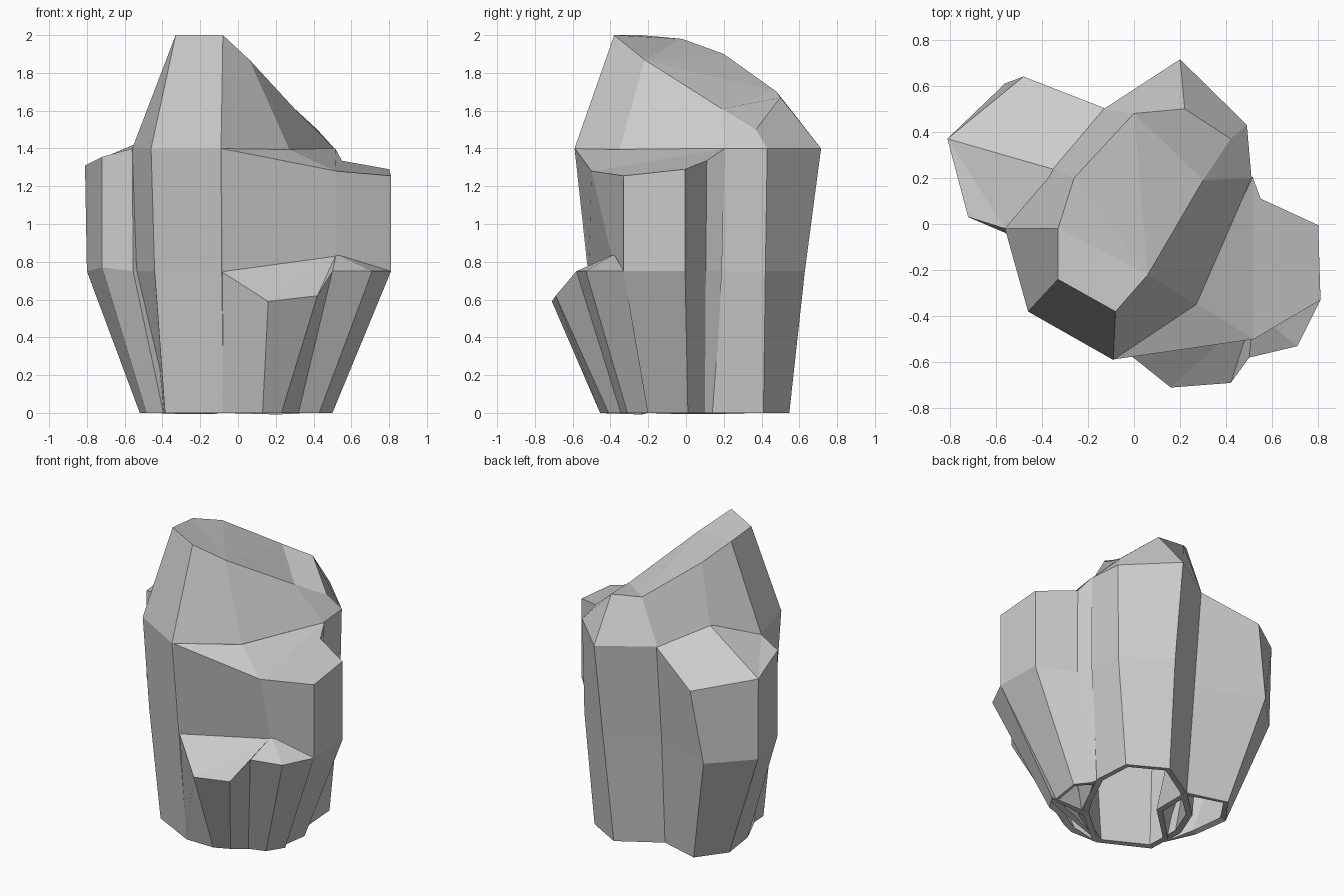
import bpy, bmesh


def ring(profile, sx, sy, z):
    """Copy of a profile scaled about the axis and flattened to height z."""
    return [(p[0] * sx, p[1] * sy, z) for p in profile]


def fan(n):
    """Triangles spreading from corner 0 of an n-sided cap."""
    return [(0, i, i + 1) for i in range(1, n - 1)]


def loft(name, rings, cap=None):
    """Flat-faced hollow stone, open below, through rings from bottom to top."""
    bm = bmesh.new()
    loops = [[bm.verts.new(p) for p in r] for r in rings]
    n = len(loops[0])
    for lo, hi in zip(loops, loops[1:]):
        for i in range(n):
            j = (i + 1) % n
            bm.faces.new((lo[i], lo[j], hi[j], hi[i]))
    for facet in cap or fan(n):
        bm.faces.new([loops[-1][i] for i in facet])
    mesh = bpy.data.meshes.new(name)
    bm.to_mesh(mesh)
    bm.free()
    obj = bpy.data.objects.new(name, mesh)
    bpy.context.collection.objects.link(obj)
    shell = obj.modifiers.new("shell", "SOLIDIFY")
    shell.thickness = .04
    shell.offset = -1
    return obj


# Tall central stone: nine-sided, narrowing to the base, with a slanted top
shoulder = [(-.09, -.59), (.27, -.35), (.51, .2), (.49, .43), (.2, .715),
            (-.13, .5), (-.375, .25), (-.56, -.02), (-.46, -.38)]
middle = ring(shoulder, .96, .88, .75)
foot = ring(shoulder, .84, .765, 0)
middle[3], foot[3] = (.48, .42, .75), (.41, .41, 0)
foot[7] = (-.4, -.02, 0)
crown = [(-.08, -.38, 2), (.06, -.22, 1.87), (.3, .19, 1.61), (.42, .37, 1.5),
         (.22, .5, 1.67), (0, .48, 1.7), (-.26, .2, 1.9), (-.33, -.02, 1.98),
         (-.33, -.24, 2)]
loft("central_stone", [foot, middle, ring(shoulder, 1, 1, 1.4), crown],
     cap=[(2, 3, 4, 5), (1, 2, 5), (1, 5, 6), (1, 6, 7), (0, 1, 7, 8)])

# Right stone, its top sloping up to the shoulder of the central stone
loft("right_stone", [
    [(.2, -.2, 0), (-.08, -.44, 0), (.3, -.31, 0), (.46, -.25, 0), (.5, .01, 0),
     (.43, .1, 0), (.42, .15, 0)],
    [(.2, -.2, .75), (-.09, -.515, .75), (.52, -.375, .75), (.81, -.33, .75),
     (.8, -.005, .75), (.55, .105, .75), (.5, .19, .75)],
    [(.26, -.34, 1.4), (-.09, -.588, 1.4), (.52, -.5, 1.28), (.81, -.33, 1.255),
     (.8, -.005, 1.29), (.55, .11, 1.335), (.515, .205, 1.4)]],
    cap=[(0, 1, 2), (0, 2, 6), (2, 3, 4, 5, 6)])

# Left stone, with a ridge running across its top
loft("left_stone", [
    [(-.52, .27, 0), (-.485, .02, 0), (-.395, -.18, 0), (-.1, .1, 0), (-.1, .38, 0), (-.38, .46, 0)],
    [(-.8, .36, .75), (-.72, .03, .77), (-.555, -.04, .75), (-.2, .2, .75),
     (-.12, .44, .75), (-.56, .61, .75)],
    [(-.81, .37, 1.31), (-.72, .03, 1.355), (-.56, -.02, 1.4), (-.34, .235, 1.51),
     (-.12, .5, 1.4), (-.48, .64, 1.24)]])

# Low stone forming the two-lobed ledge at the front right
loft("ledge_stone", [
    [(.2, -.2, 0), (-.08, -.45, 0), (.13, -.455, 0), (.23, -.41, 0), (.32, -.345, 0),
     (.43, -.31, 0), (.5, -.2, 0)],
    [(.52, -.38, .84), (-.09, -.51, .75), (.16, -.71, .59), (.42, -.69, .62),
     (.5, -.58, .75), (.71, -.53, .75), (.81, -.33, .75)]])
